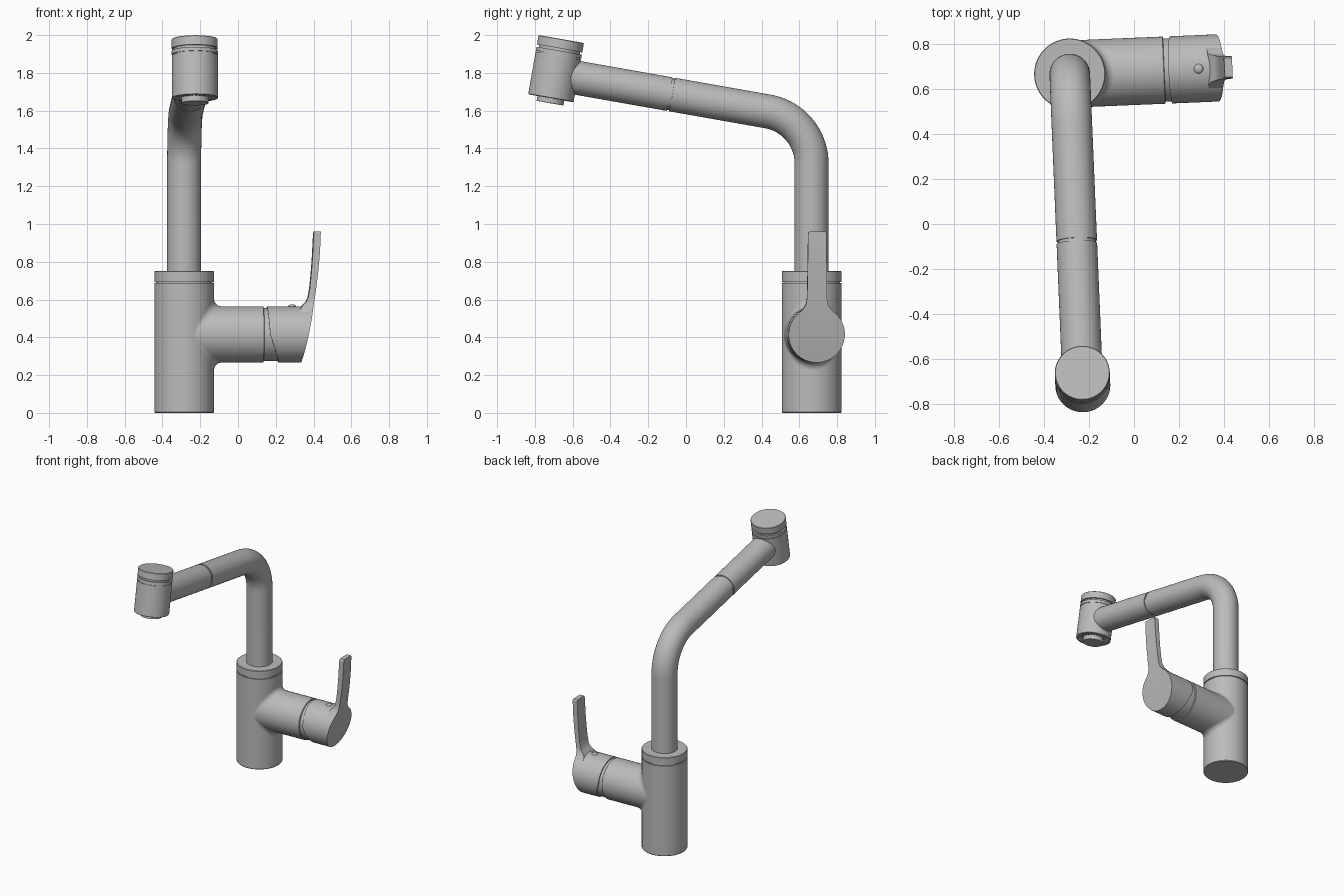
import bpy, bmesh
from math import sin, cos, pi, radians, sqrt
from mathutils import Matrix, Vector

cube = bpy.data.objects.get("Cube")
if cube:
    bpy.data.objects.remove(cube, do_unlink=True)

metal = bpy.data.materials.new("brushed grey metal")
metal.use_nodes = True
GREY = (0.5, 0.5, 0.5, 1)
metal.diffuse_color = GREY
metal.node_tree.nodes["Principled BSDF"].inputs["Base Color"].default_value = GREY

# Tap frame: origin on the body axis, spout towards -y, handle towards +x
PLACE = Matrix.Translation((-0.285, 0.665, 0)) @ Matrix.Rotation(radians(2.4), 4, 'Z')
N = 64
BODY_R, ARM_R, PIPE_R = 0.158, 0.149, 0.09
ARM_Z = 0.415


def finish(name, bm, local=Matrix()):
    bmesh.ops.recalc_face_normals(bm, faces=bm.faces)
    bm.transform(PLACE @ local)
    mesh = bpy.data.meshes.new(name)
    bm.to_mesh(mesh)
    bm.free()
    mesh.materials.append(metal)
    ob = bpy.data.objects.new(name, mesh)
    bpy.context.collection.objects.link(ob)
    bpy.ops.object.select_all(action='DESELECT')
    ob.select_set(True)
    bpy.context.view_layer.objects.active = ob
    bpy.ops.object.shade_smooth_by_angle(angle=radians(32))
    return ob


def skin(name, rings, local=Matrix(), caps="flat"):
    """Join closed rings of points; caps are flat, strips (curved ends) or none."""
    bm = bmesh.new()
    loops = [[bm.verts.new(p) for p in ring] for ring in rings]
    n = len(loops[0])
    for a, b in zip(loops, loops[1:]):
        for i in range(n):
            j = (i + 1) % n
            bm.faces.new((a[i], a[j], b[j], b[i]))
    for end in (loops[0], loops[-1]):
        if caps == "flat":
            bm.faces.new(end)
        elif caps == "strips":
            bm.faces.new((end[0], end[1], end[-1]))
            for i in range(1, n // 2 - 1):
                bm.faces.new((end[i], end[i + 1], end[n - i - 1], end[n - i]))
            bm.faces.new((end[n // 2 - 1], end[n // 2], end[n // 2 + 1]))
    return finish(name, bm, local)


def lathe(name, profile, local=Matrix()):
    angles = [2 * pi * i / N for i in range(N)]
    return skin(name, [[(r * cos(a), r * sin(a), s) for a in angles] for r, s in profile], local)


# Body with a thin groove under its top collar
lathe("body", [(BODY_R - .003, 0), (BODY_R, .004), (BODY_R, .687), (BODY_R - .008, .687),
               (BODY_R - .008, .694), (BODY_R, .694), (BODY_R, .748), (BODY_R - .003, .751)])

# Spout pipe: rise, bend, sloping arm with a seam groove
TILT, BEND_R, BEND_Z = radians(10), 0.28, 1.32
along = Vector((0, -cos(TILT), sin(TILT)))
path = [(Vector((0, 0, .7)), Vector((0, 0, 1)), PIPE_R)]
STEPS = 18
for k in range(STEPS + 1):
    a = (pi / 2 - TILT) * k / STEPS
    path.append((Vector((0, BEND_R * (cos(a) - 1), BEND_Z + BEND_R * sin(a))),
                 Vector((0, -sin(a), cos(a))), PIPE_R))
bend_end = path[-1][0]
for d, r in ((.517, PIPE_R), (.517, PIPE_R - .006), (.53, PIPE_R - .006),
             (.53, PIPE_R), (1.1, PIPE_R)):
    path.append((bend_end + along * d, along, r))
side = Vector((1, 0, 0))
rings = []
for p, t, r in path:
    up = t.cross(side)
    rings.append([p + side * r * cos(2 * pi * i / N) + up * r * sin(2 * pi * i / N)
                  for i in range(N)])
skin("spout_pipe", rings)

# Spray head, square to the arm, with a neck below its cap and a recessed outlet
HEAD = Matrix.Translation(bend_end + along * 1.145) @ Matrix.Rotation(-TILT, 4, 'X')
HR = 0.122
lathe("spray_head", [(.072, -.157), (.072, -.112), (.108, -.112), (.108, -.13), (HR - .002, -.13),
                     (HR, -.128), (HR, .098), (HR - .005, .098), (HR - .005, .104),
                     (HR, .104), (HR, .124), (HR - .012, .124), (HR - .012, .137),
                     (HR, .137), (HR, .184), (HR - .003, .187)], HEAD)

# Ring of ribs around the outlet
bm = bmesh.new()
RIBS = 28
for i in range(RIBS):
    spot = (Matrix.Rotation(2 * pi * i / RIBS, 4, 'Z') @ Matrix.Translation((.096, 0, -.121))
            @ Matrix.Diagonal((.03, .01, .02, 1)))
    bmesh.ops.create_cube(bm, size=1, matrix=spot)
finish("outlet_ribs", bm, HEAD)

# Side arm carrying the handle, with a slimmer neck at its end
SIDEWAYS = Matrix.Translation((0, 0, ARM_Z)) @ Matrix.Rotation(pi / 2, 4, 'Y')
lathe("side_arm", [(ARM_R, .06), (ARM_R, .417), (ARM_R - .003, .42), (ARM_R - .009, .42),
                   (ARM_R - .009, .52)], SIDEWAYS)

# Rolling fillet between body and side arm
FIL = 0.04
rings = [[] for _ in range(9)]
for i in range(N):
    a = 2 * pi * i / N
    cy, cz = (ARM_R + FIL) * sin(a), (ARM_R + FIL) * cos(a)
    c = Vector((sqrt((BODY_R + FIL) ** 2 - cy * cy), cy, cz))
    to_body = -Vector((c.x, c.y, 0)).normalized()
    to_arm = -Vector((0, cy, cz)).normalized()
    for k, ring in enumerate(rings):
        d = to_body.lerp(to_arm, k / 8).normalized()
        ring.append(c + d * FIL + Vector((0, 0, ARM_Z)))
skin("arm_fillet", rings, caps="none")


def interp(table, z):
    for (z0, v0), (z1, v1) in zip(table, table[1:]):
        if z <= z1:
            return v0 + (v1 - v0) * max(0, z - z0) / (z1 - z0)
    return table[-1][1]


def outer_x(z):
    """Curved outer face shared by the handle cap and the lever."""
    t = (.97 - z) / .7
    return .722 - .102 * t ** 1.75


# Handle cap: relieved inner edge, curved outer face
inner = [(.265, .50), (ARM_Z, .45), (.57, .438)]
circle = [(ARM_R * sin(2 * pi * i / N), ARM_Z + ARM_R * cos(2 * pi * i / N)) for i in range(N)]
skin("handle_cap", [[(interp(inner, z), y, z) for y, z in circle],
                    [(outer_x(z), y, z) for y, z in circle]], caps="strips")

# Lever: thin upright blade flaring into the cap (height, back x, half width)
blade = [(.50, .61, .10), (.53, .61, .093), (.552, .615, .072), (.567, .624, .062),
         (.585, .643, .056), (.61, .655, .053), (.66, .664, .052), (.74, .672, .051),
         (.82, .678, .05), (.9, .682, .049), (.952, .685, .048), (.961, .687, .042)]
rings = []
for z, back, w in blade:
    front = outer_x(z)
    rings.append([(back, -w, z), (front, -w, z), (front, w, z), (back, w, z)])
skin("lever", rings)

# Small marker button on the cap
bm = bmesh.new()
bmesh.ops.create_uvsphere(bm, u_segments=24, v_segments=12, radius=.021)
finish("marker_button", bm, Matrix.Translation((.572, 0, ARM_Z + ARM_R)) @ Matrix.Diagonal((1, 1, .5, 1)))
